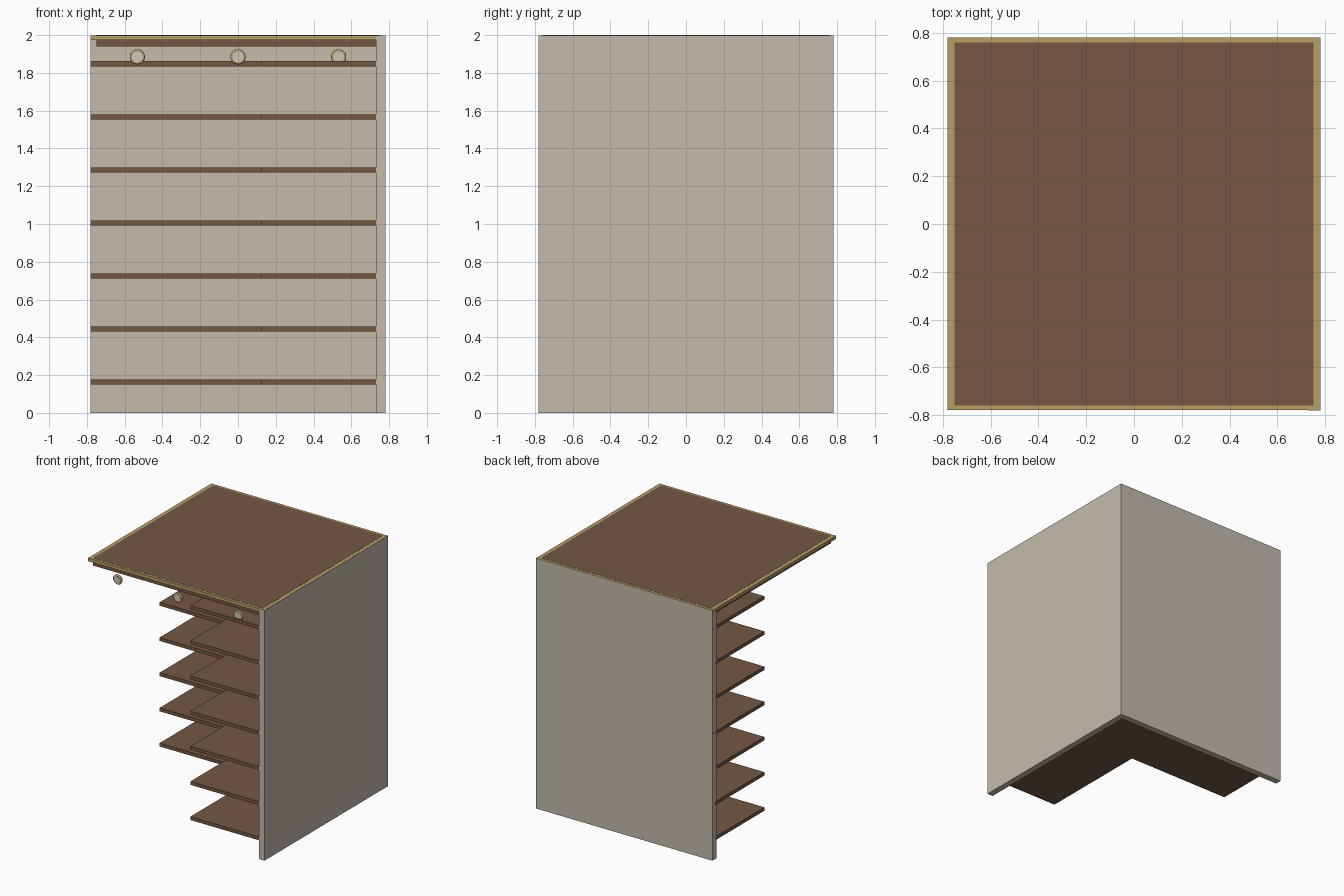
import bpy
import math

cube = bpy.data.objects.get("Cube")
if cube:
    bpy.data.objects.remove(cube, do_unlink=True)


def material(name, rgb):
    mat = bpy.data.materials.new(name)
    mat.use_nodes = True
    colour = (*rgb, 1.0)
    mat.diffuse_color = colour
    mat.node_tree.nodes["Principled BSDF"].inputs["Base Color"].default_value = colour
    return mat


plaster = material("warm plaster", (0.55, 0.50, 0.41))
walnut = material("walnut brown", (0.175, 0.096, 0.057))
brass = material("brass gold", (0.47, 0.35, 0.13))
lamp = material("lamp glass", (0.60, 0.57, 0.50))


def box(name, low, high, mat):
    """Axis-aligned box between two corners."""
    centre = [(a + b) / 2 for a, b in zip(low, high)]
    bpy.ops.mesh.primitive_cube_add(size=1, location=centre)
    obj = bpy.context.object
    obj.name = name
    obj.scale = [b - a for a, b in zip(low, high)]
    bpy.ops.object.transform_apply(location=False, rotation=False, scale=True)
    obj.data.materials.append(mat)
    return obj


half = 0.78      # outer half width
inner = 0.73     # inner face of the walls
tuck = 0.779     # parts set into the walls stop just inside the outer face

# Two walls meeting in the back corner
box("side_wall", (inner, -half, 0), (half, half, 1.998), plaster)
box("back_wall", (-half, inner, 0), (inner, half, 1.998), plaster)

# Ceiling: brass trim plate with a walnut panel let into it
box("ceiling_trim", (-half, -tuck, 1.974), (tuck, tuck, 1.999), brass)
box("ceiling_panel", (-0.75, -0.76, 1.94), (0.75, 0.76, 2.0), walnut)

# Corner shelves, one board along each wall on every level
for level in range(7):
    bottom = 0.149 + 0.281 * level
    top = bottom + 0.027
    box(f"side_shelf_{level + 1}", (0.125, -tuck, bottom), (tuck, tuck, top), walnut)
    box(f"back_shelf_{level + 1}", (-half, 0.125, bottom), (0.125, tuck, top), walnut)

# Row of three round lights along the front edge
facing = (math.pi / 2, 0, 0)
for number, x in enumerate((-0.533, 0, 0.533), 1):
    place = (x, -0.755, 1.885)
    bpy.ops.mesh.primitive_torus_add(
        major_radius=0.032, minor_radius=0.008, major_segments=32,
        minor_segments=10, location=place, rotation=facing)
    ring = bpy.context.object
    ring.name = f"light_ring_{number}"
    ring.data.materials.append(brass)
    bpy.ops.object.shade_smooth()

    bpy.ops.mesh.primitive_cylinder_add(
        vertices=32, radius=0.029, depth=0.02, location=place, rotation=facing)
    lens = bpy.context.object
    lens.name = f"light_lens_{number}"
    lens.data.materials.append(lamp)
    bpy.ops.object.shade_smooth_by_angle()
